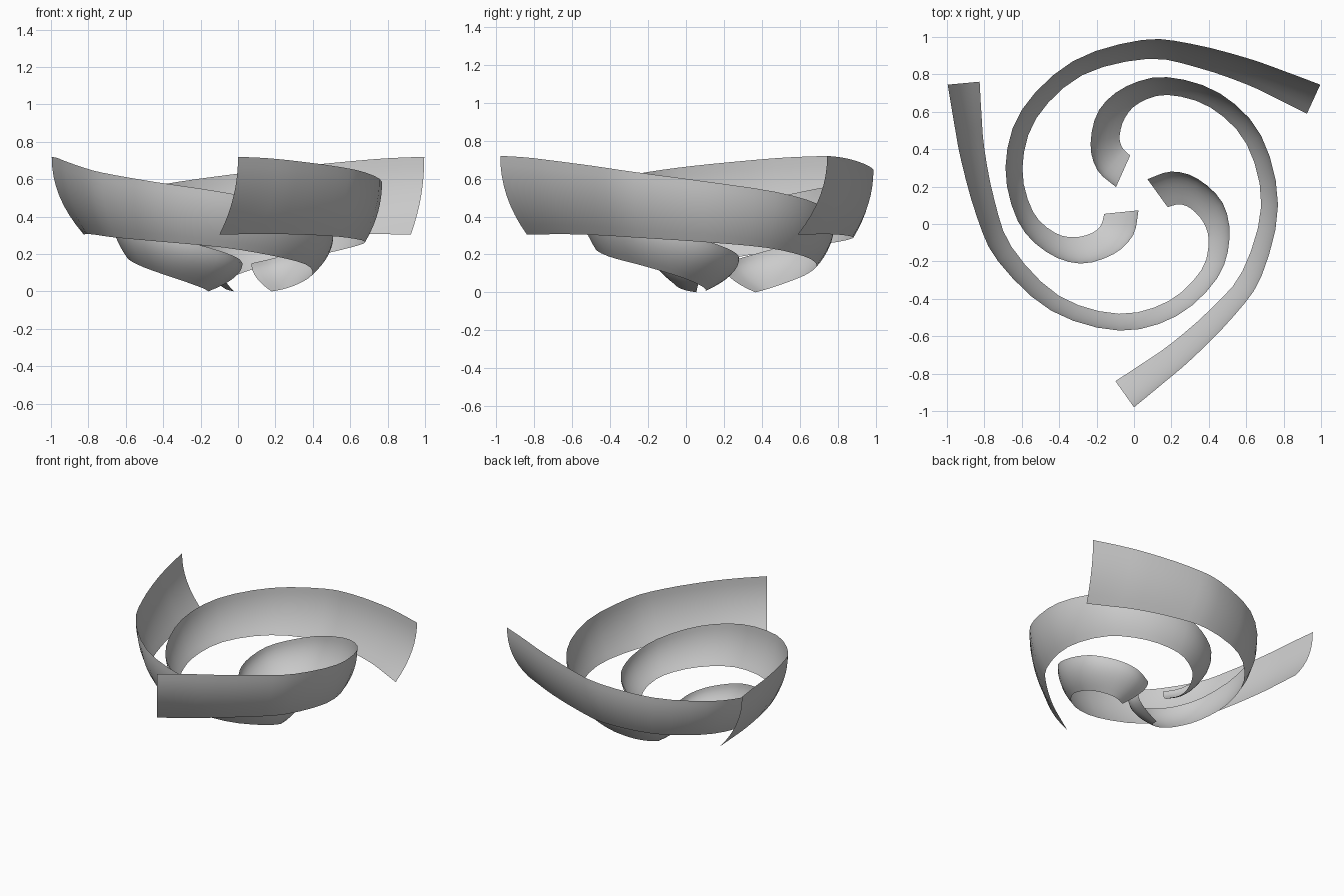
import bpy, bmesh, math
from mathutils import Vector

if "Cube" in bpy.data.objects:
    bpy.data.objects.remove(bpy.data.objects["Cube"])

CENTRE = Vector((0.0, 0.17, 0.0))   # hub axis of the three blades
SUB, ROWS = 3, 8                    # steps per station, rows across the blade

# Paired stations (angle, radius, z) of the upper and the lower edge, tip to hub
STATIONS = [
    ((0, 1.15, .72), (-5.6, 1.015, .305)),
    ((9, 1.03, .712), (3, .915, .306)),
    ((20, .937, .696), (14, .832, .307)),
    ((39, .85, .667), (33, .748, .301)),
    ((57, .815, .635), (54, .717, .288)),
    ((85, .773, .585), (84, .684, .265)),
    ((114, .744, .53), (113, .655, .235)),
    ((139, .70, .465), (138, .61, .19)),
    ((164, .64, .385), (161, .55, .145)),
    ((184, .568, .32), (177, .476, .10)),
    ((203, .478, .27), (187, .40, .065)),
    ((222, .347, .22), (194, .315, .032)),
    ((239, .228, .18), (195, .25, .012)),
    ((254, .10, .15), (186, .197, 0)),
]


def point(angle, radius, z, turn):
    a = math.radians(angle - 90 + turn)
    return CENTRE + Vector((radius * math.cos(a), radius * math.sin(a), z))


def smooth_path(pts):
    """Catmull-Rom curve through the points."""
    ext = [2 * pts[0] - pts[1]] + pts + [2 * pts[-1] - pts[-2]]
    out = []
    for i in range(1, len(ext) - 2):
        p0, p1, p2, p3 = ext[i - 1:i + 3]
        for s in range(SUB):
            t = s / SUB
            out.append(0.5 * (2 * p1 + (p2 - p0) * t
                              + (2 * p0 - 5 * p1 + 4 * p2 - p3) * t ** 2
                              + (3 * p1 - p0 - 3 * p2 + p3) * t ** 3))
    return out + [pts[-1]]


def make_blade(name, turn):
    upper = smooth_path([point(*u, turn) for u, _ in STATIONS])
    lower = smooth_path([point(*l, turn) for _, l in STATIONS])
    bm = bmesh.new()
    grid = []
    for top, low in zip(upper, lower):
        row = []
        for j in range(ROWS + 1):
            v = j / ROWS
            h = 1 - (1 - v) ** 2.1      # bowl-shaped cross-section
            row.append(bm.verts.new((low.x + (top.x - low.x) * h,
                                     low.y + (top.y - low.y) * h,
                                     low.z + (top.z - low.z) * v)))
        grid.append(row)
    for a, b in zip(grid, grid[1:]):
        for j in range(ROWS):
            bm.faces.new((a[j], b[j], b[j + 1], a[j + 1])).smooth = True
    mesh = bpy.data.meshes.new(name)
    bm.to_mesh(mesh)
    bm.free()
    bpy.context.collection.objects.link(bpy.data.objects.new(name, mesh))


# Three identical spiral blades around the hub axis
for k in range(3):
    make_blade(f"spiral_blade_{k + 1}", 120 * k)
